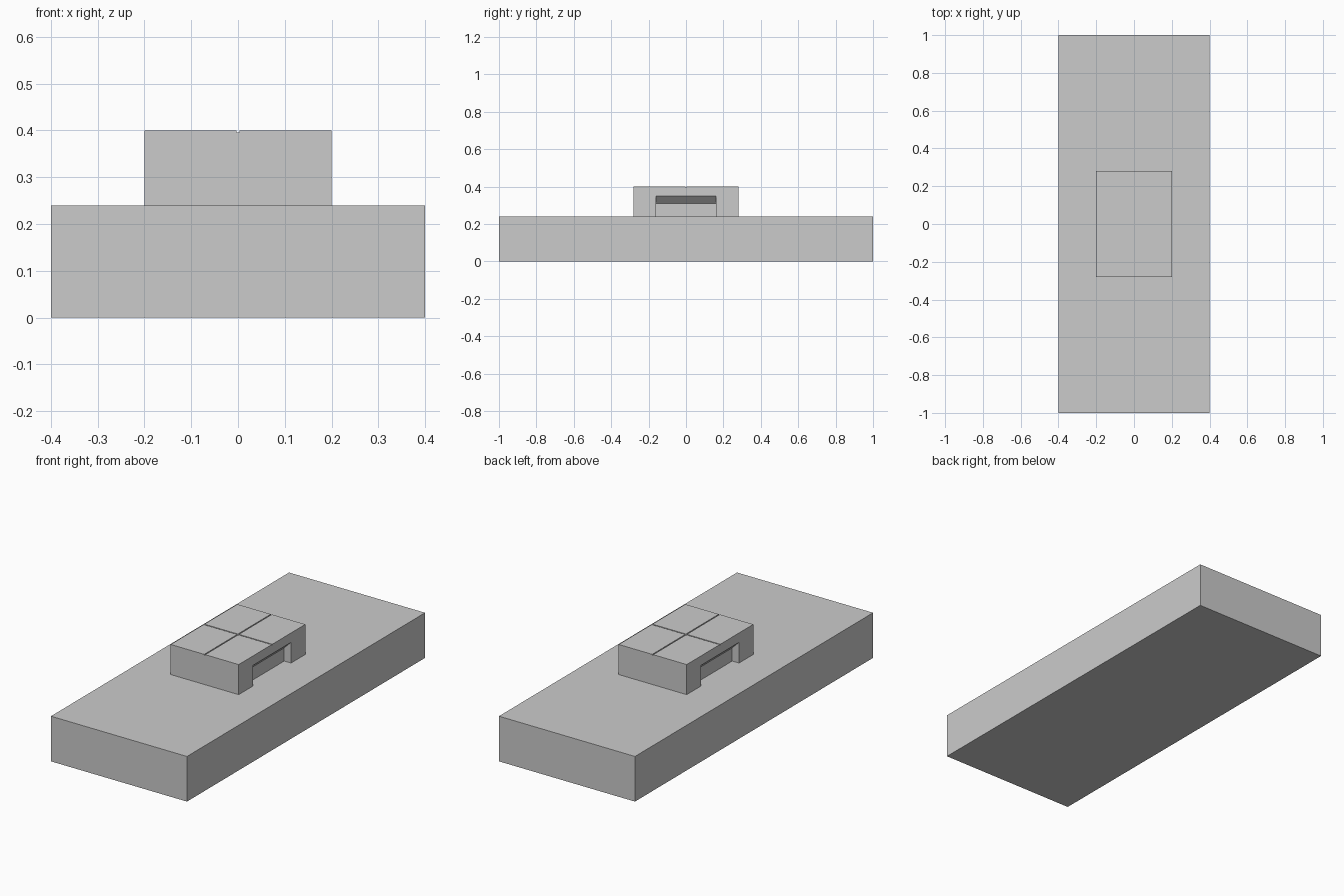
import bpy
import bmesh

cube = bpy.data.objects.get("Cube")
if cube:
    bpy.data.objects.remove(cube, do_unlink=True)

grey = bpy.data.materials.new("plain grey")
grey.use_nodes = True
colour = (0.6, 0.6, 0.6, 1)
grey.diffuse_color = colour
grey.node_tree.nodes["Principled BSDF"].inputs["Base Color"].default_value = colour


def prism(name, profile, y0, y1):
    """Extrude an x-z profile along y."""
    bm = bmesh.new()
    face = bm.faces.new([bm.verts.new((x, y0, z)) for x, z in profile])
    ext = bmesh.ops.extrude_face_region(bm, geom=[face])
    verts = [v for v in ext["geom"] if isinstance(v, bmesh.types.BMVert)]
    bmesh.ops.translate(bm, verts=verts, vec=(0, y1 - y0, 0))
    bmesh.ops.recalc_face_normals(bm, faces=bm.faces)
    mesh = bpy.data.meshes.new(name)
    bm.to_mesh(mesh)
    bm.free()
    mesh.materials.append(grey)
    obj = bpy.data.objects.new(name, mesh)
    bpy.context.collection.objects.link(obj)
    return obj


def box(name, x, y, z0, z1):
    return prism(name, [(-x, z0), (x, z0), (x, z1), (-x, z1)], -y, y)


def cut(target, cutter):
    cutter.hide_render = True
    cutter.hide_viewport = True
    mod = target.modifiers.new(cutter.name, "BOOLEAN")
    mod.operation = "DIFFERENCE"
    mod.solver = "EXACT"
    mod.object = cutter


# Main slab and the block on top
BASE, TOP = 0.24, 0.40
box("base_slab", 0.4, 1.0, 0, BASE)
block = box("top_block", 0.2, 0.28, BASE, TOP)

# Finger recesses with a sloped ceiling on both sides
for side, label in ((1, "left"), (-1, "right")):
    profile = [(0.16, 0.2), (0.3, 0.2), (0.3, 0.45), (0.2, 0.35), (0.16, 0.31)]
    cutter = prism(label + "_recess_cutter", [(side * x, z) for x, z in profile], -0.16, 0.16)
    cut(block, cutter)

# Fine crossed grooves in the top face
cut(block, box("long_groove_cutter", 0.003, 0.4, TOP - 0.004, TOP + 0.05))
cut(block, box("cross_groove_cutter", 0.4, 0.003, TOP - 0.004, TOP + 0.05))

# Apply the cuts and remove the helpers
bpy.context.view_layer.update()
graph = bpy.context.evaluated_depsgraph_get()
cut_mesh = bpy.data.meshes.new_from_object(block.evaluated_get(graph))
block.modifiers.clear()
block.data = cut_mesh
for obj in list(bpy.data.objects):
    if obj.name.endswith("_cutter"):
        bpy.data.objects.remove(obj, do_unlink=True)
